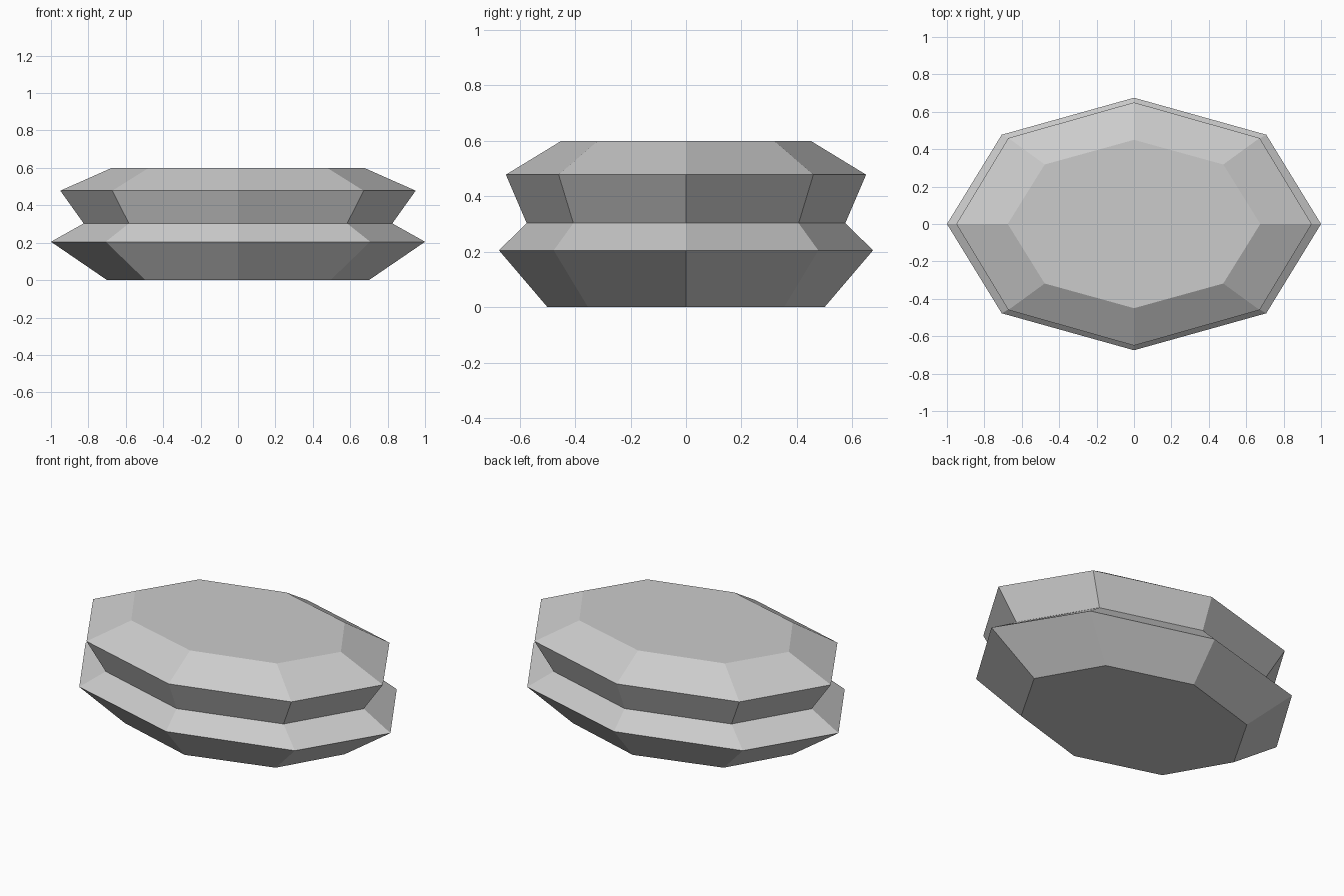
import bpy
import bmesh
from math import cos, sin, pi

cube = bpy.data.objects.get("Cube")
if cube:
    bpy.data.objects.remove(cube, do_unlink=True)

# Single plain grey finish
grey = bpy.data.materials.new("light_grey")
grey.use_nodes = True
colour = (0.6, 0.6, 0.6, 1)
grey.diffuse_color = colour
grey.node_tree.nodes["Principled BSDF"].inputs["Base Color"].default_value = colour

SIDES = 8
# Half width, half depth and height of each ring, bottom to top
PROFILE = [
    (0.70, 0.50, 0.0),
    (1.0, 0.675, 0.205),
    (0.825, 0.575, 0.303),
    (0.95, 0.65, 0.478),
    (0.675, 0.45, 0.60),
]


def ring(bm, rx, ry, z):
    angles = [2 * pi * i / SIDES for i in range(SIDES)]
    return [bm.verts.new((rx * cos(a), ry * sin(a), z)) for a in angles]


# Faceted body: octagonal rings joined by flat bands, capped at both ends
bm = bmesh.new()
rings = [ring(bm, *row) for row in PROFILE]
for low, high in zip(rings, rings[1:]):
    for i in range(SIDES):
        j = (i + 1) % SIDES
        bm.faces.new((low[i], low[j], high[j], high[i]))
bm.faces.new(reversed(rings[0]))
bm.faces.new(rings[-1])
bmesh.ops.recalc_face_normals(bm, faces=bm.faces)

mesh = bpy.data.meshes.new("faceted_body")
bm.to_mesh(mesh)
bm.free()
mesh.materials.append(grey)
body = bpy.data.objects.new("faceted_body", mesh)
bpy.context.collection.objects.link(body)
